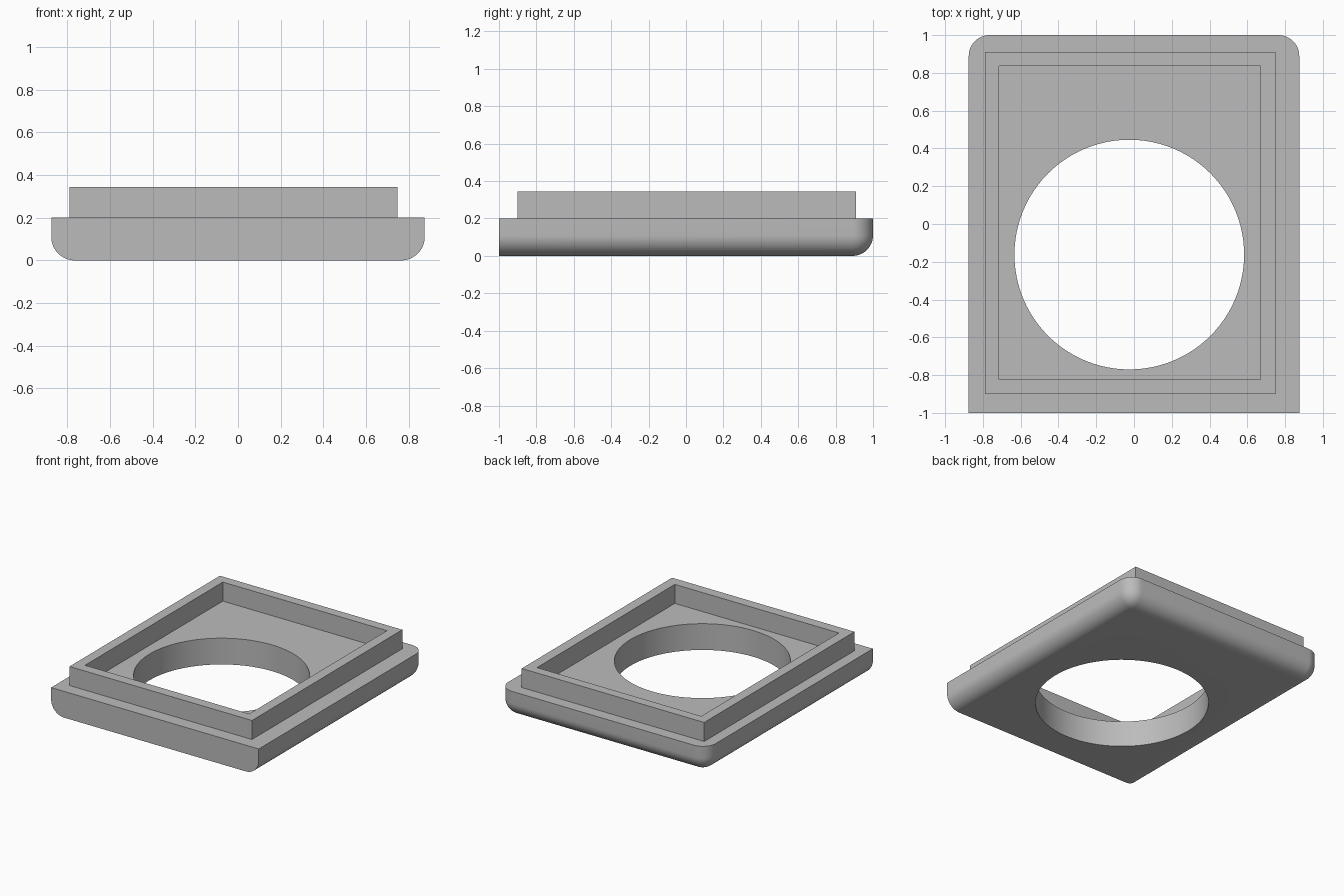
import bpy, bmesh
from math import radians
from mathutils import Matrix

old = bpy.data.objects.get("Cube")
if old:
    bpy.data.objects.remove(old, do_unlink=True)

BASE_H, RIM_H, ROUND = 0.2, 0.345, 0.11

grey = bpy.data.materials.new("plain_grey")
grey.use_nodes = True
grey.diffuse_color = (0.5, 0.5, 0.5, 1)
grey.node_tree.nodes["Principled BSDF"].inputs["Base Color"].default_value = (0.5, 0.5, 0.5, 1)


def add_box(bm, x0, x1, y0, y1, z0, z1):
    centre = ((x0 + x1) / 2, (y0 + y1) / 2, (z0 + z1) / 2)
    size = (x1 - x0, y1 - y0, z1 - z0)
    matrix = Matrix.Translation(centre) @ Matrix.Diagonal((*size, 1))
    bmesh.ops.create_cube(bm, size=1, matrix=matrix)


def finish(bm, name):
    mesh = bpy.data.meshes.new(name)
    bm.to_mesh(mesh)
    bm.free()
    obj = bpy.data.objects.new(name, mesh)
    mesh.materials.append(grey)
    bpy.context.collection.objects.link(obj)
    return obj


def activate(obj):
    bpy.ops.object.select_all(action="DESELECT")
    obj.select_set(True)
    bpy.context.view_layer.objects.active = obj


def cut(target, cutter):
    activate(target)
    mod = target.modifiers.new("cut", "BOOLEAN")
    mod.operation = "DIFFERENCE"
    mod.solver = "EXACT"
    mod.object = cutter
    bpy.ops.object.modifier_apply(modifier=mod.name)
    bpy.data.objects.remove(cutter, do_unlink=True)


# Base plate: lower side and back edges and the back corners are rounded
bm = bmesh.new()
add_box(bm, -0.875, 0.875, -1, 1, 0, BASE_H)


def is_rounded(edge):
    a, b = (v.co for v in edge.verts)
    front = a.y < 0 and b.y < 0
    top = a.z > 0.1 and b.z > 0.1
    return not front and not top


bmesh.ops.bevel(bm, geom=[e for e in bm.edges if is_rounded(e)], offset=ROUND,
                segments=12, profile=0.5, affect="EDGES", clamp_overlap=True)
base = finish(bm, "base_plate")

# Large round opening through the plate
bm = bmesh.new()
bmesh.ops.create_cone(bm, cap_ends=True, segments=96, radius1=0.608, radius2=0.608,
                      depth=1, matrix=Matrix.Translation((-0.025, -0.162, 0.1)))
cut(base, finish(bm, "opening_cutter"))
bpy.ops.object.shade_smooth_by_angle(angle=radians(30))

# Raised rectangular rim standing on the plate
bm = bmesh.new()
add_box(bm, -0.79, 0.748, -0.9, 0.91, BASE_H, RIM_H)
rim = finish(bm, "raised_rim")
bm = bmesh.new()
add_box(bm, -0.714, 0.67, -0.822, 0.837, 0, 1)
cut(rim, finish(bm, "rim_cutter"))
